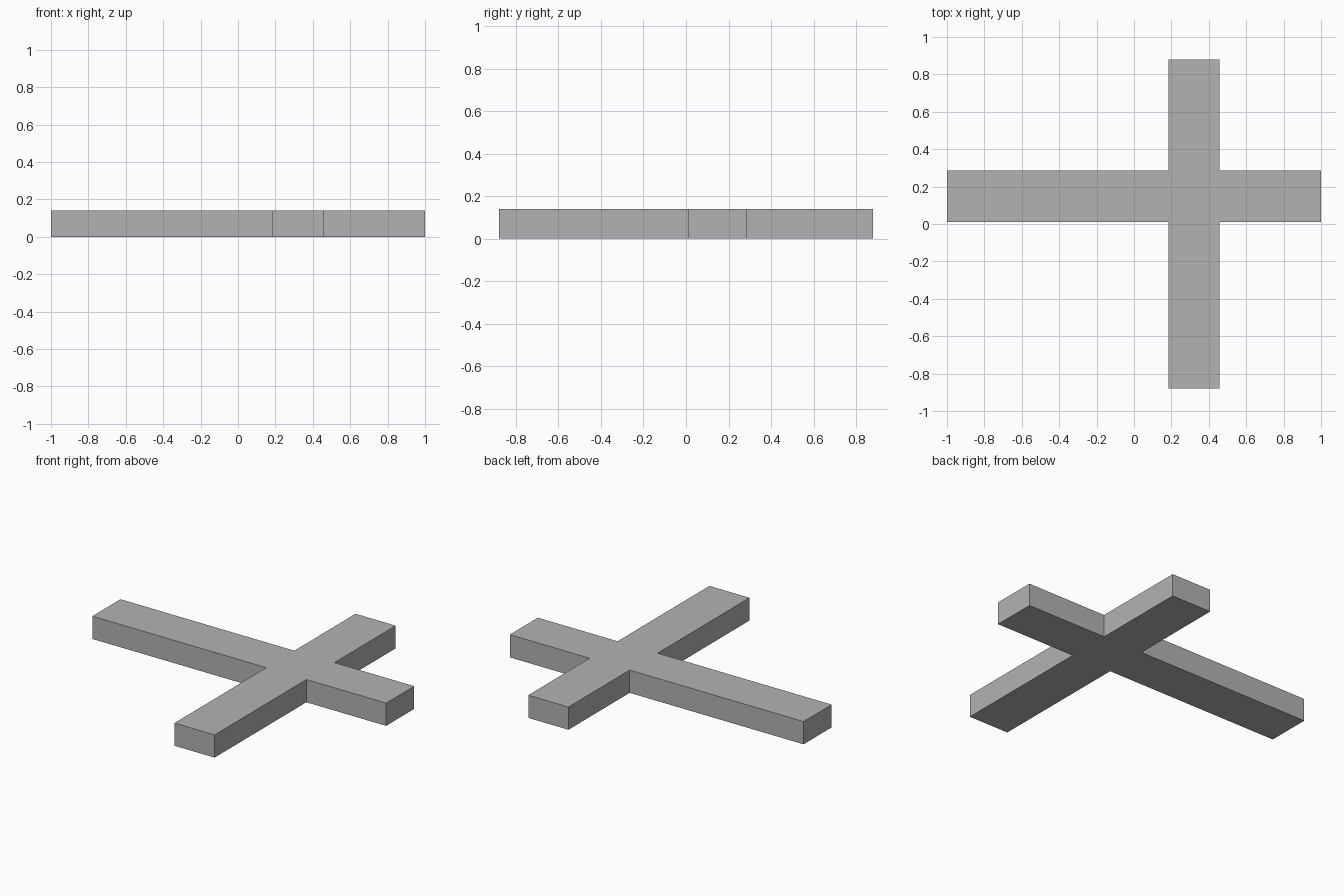
import bpy
import bmesh

cube = bpy.data.objects.get("Cube")
if cube:
    bpy.data.objects.remove(cube, do_unlink=True)

# Plain grey material
grey = bpy.data.materials.new("plain_grey")
grey.use_nodes = True
colour = (0.45, 0.45, 0.45, 1)
grey.diffuse_color = colour
grey.node_tree.nodes["Principled BSDF"].inputs["Base Color"].default_value = colour

# Extents of the long beam (along x) and the crossing beam (along y)
LENGTH, REACH, THICK = 1.0, 0.88, 0.14
x0, x1 = 0.184, 0.457
y0, y1 = 0.012, 0.285

# Cross outline, counter-clockwise
outline = [
    (-LENGTH, y0), (x0, y0), (x0, -REACH), (x1, -REACH), (x1, y0), (LENGTH, y0),
    (LENGTH, y1), (x1, y1), (x1, REACH), (x0, REACH), (x0, y1), (-LENGTH, y1),
]

# Extrude the outline into one solid
bm = bmesh.new()
base = bm.faces.new([bm.verts.new((x, y, 0)) for x, y in outline])
top = bmesh.ops.extrude_face_region(bm, geom=[base], use_keep_orig=True)["geom"]
bmesh.ops.translate(bm, vec=(0, 0, THICK),
                    verts=[v for v in top if isinstance(v, bmesh.types.BMVert)])
bmesh.ops.recalc_face_normals(bm, faces=bm.faces)

mesh = bpy.data.meshes.new("crossed_beams")
bm.to_mesh(mesh)
bm.free()
mesh.materials.append(grey)
bpy.context.collection.objects.link(bpy.data.objects.new("crossed_beams", mesh))
